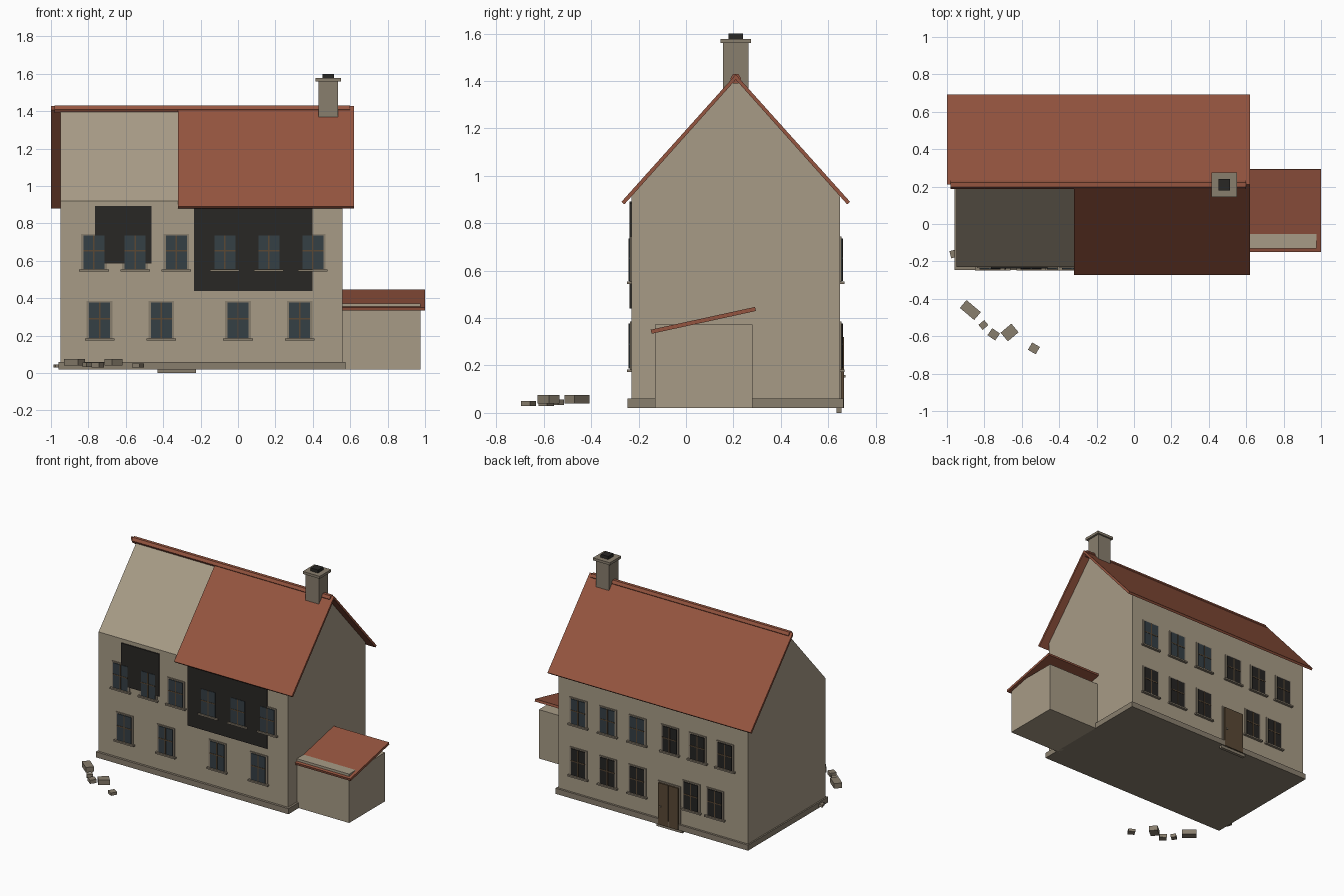
import bpy, bmesh, math
from mathutils import Matrix

cube = bpy.data.objects.get("Cube")
if cube:
    bpy.data.objects.remove(cube, do_unlink=True)


def material(name, *rgb):
    mat = bpy.data.materials.new(name)
    mat.use_nodes = True
    mat.diffuse_color = (*rgb, 1)
    shader = mat.node_tree.nodes["Principled BSDF"]
    shader.inputs["Base Color"].default_value = (*rgb, 1)
    shader.inputs["Roughness"].default_value = 0.9
    return mat


PLASTER = material("plaster", 0.39, 0.33, 0.24)
STONE = material("stone", 0.25, 0.21, 0.155)
TILE = material("roof_tile", 0.30, 0.09, 0.05)
SOOT = material("soot", 0.022, 0.02, 0.018)
GLASS = material("glass", 0.035, 0.05, 0.06)
DARK = material("broken_pane", 0.018, 0.017, 0.016)
WOOD = material("wood", 0.10, 0.065, 0.035)


def finish(name, bm, mat):
    bmesh.ops.recalc_face_normals(bm, faces=bm.faces)
    mesh = bpy.data.meshes.new(name)
    bm.to_mesh(mesh)
    bm.free()
    mesh.materials.append(mat)
    obj = bpy.data.objects.new(name, mesh)
    bpy.context.collection.objects.link(obj)
    return obj


def box(name, xs, ys, zs, mat, turn=0):
    size = [b - a for a, b in (xs, ys, zs)]
    bm = bmesh.new()
    bmesh.ops.create_cube(bm, size=1, matrix=Matrix.Diagonal((*size, 1)))
    obj = finish(name, bm, mat)
    obj.location = [(a + b) / 2 for a, b in (xs, ys, zs)]
    obj.rotation_euler.z = math.radians(turn)
    return obj


def extrude_x(name, profile, x0, x1, mat):
    """Extrude a (y, z) outline along x."""
    bm = bmesh.new()
    face = bm.faces.new([bm.verts.new((x0, y, z)) for y, z in profile])
    new = bmesh.ops.extrude_face_region(bm, geom=[face])["geom"]
    bmesh.ops.translate(bm, vec=(x1 - x0, 0, 0),
                        verts=[v for v in new if isinstance(v, bmesh.types.BMVert)])
    return finish(name, bm, mat)


# Main walls with gables, and the plinth
RIDGE_Y, FRONT, BACK = 0.21, -0.23, 0.65
extrude_x("house_walls", [(FRONT, 0.03), (BACK, 0.03), (BACK, 0.92),
                          (RIDGE_Y, 1.412), (FRONT, 0.92)], -0.95, 0.56, PLASTER)
box("plinth", (-0.96, 0.575), (-0.247, 0.665), (0.02, 0.06), STONE)

# Roof slopes, the front one partly missing
for name, side, x0 in (("front_roof", -1, -0.32), ("back_roof", 1, -1.0)):
    slab = [(0, 1.406), (0.47, 0.88), (0.482, 0.891), (0, 1.428)]
    extrude_x(name, [(RIDGE_Y + side * y, z) for y, z in slab], x0, 0.62, TILE)
ridge = [(RIDGE_Y + 0.023 * math.cos(i * math.pi / 3),
          1.41 + 0.023 * math.sin(i * math.pi / 3)) for i in range(6)]
extrude_x("ridge_cap", ridge, -0.98, 0.60, TILE)

# Chimney
box("chimney_stack", (0.43, 0.535), (0.157, 0.263), (1.30, 1.565), STONE)
box("chimney_cap", (0.415, 0.55), (0.145, 0.275), (1.56, 1.578), STONE)
box("chimney_flue", (0.452, 0.512), (0.18, 0.24), (1.57, 1.6), SOOT)

# Side annex with its lean-to roof
box("annex_walls", (0.55, 0.977), (-0.13, 0.28), (0.02, 0.372), PLASTER)
extrude_x("annex_roof", [(-0.145, 0.334), (0.295, 0.43), (0.291, 0.447), (-0.149, 0.351)],
          0.56, 1.0, TILE)

# Burnt patches on the front wall
box("left_soot_patch", (-0.765, -0.463), (-0.238, -0.22), (0.587, 0.892), SOOT)
box("right_soot_patch", (-0.235, 0.398), (-0.238, -0.22), (0.44, 0.885), SOOT)


def window(name, x, z0, height, wall, side, pane):
    """Window on the front (side -1) or back (side 1) wall."""
    def part(label, half, za, zb, depth, mat, dx=0):
        ys = sorted((wall - side * 0.01, wall + side * depth))
        box(f"{name}_{label}", (x + dx - half, x + dx + half), ys, (za, zb), mat)

    top = z0 + height
    part("surround", 0.069, z0 - 0.008, top + 0.009, 0.006, STONE)
    part("sill", 0.079, z0 - 0.014, z0 - 0.003, 0.018, STONE)
    part("pane", 0.056, z0, top, 0.011, pane)
    part("mullion", 0.004, z0, top, 0.013, WOOD)
    part("transom", 0.056, z0 + height * 0.52, z0 + height * 0.56, 0.013, WOOD)


UPPER = (-0.77, -0.55, -0.33, -0.07, 0.165, 0.40)
for i, x in enumerate(UPPER):
    window(f"front_upper_window_{i}", x, 0.557, 0.178, FRONT, -1, GLASS)
    window(f"back_upper_window_{i}", x, 0.557, 0.178, BACK, 1, GLASS if x > -0.1 else DARK)
for i, x in enumerate((-0.74, -0.41, 0.0, 0.33)):
    window(f"front_lower_window_{i}", x, 0.187, 0.19, FRONT, -1, GLASS)
for i, x in enumerate((-0.69, -0.50, -0.07, 0.165, 0.40)):
    window(f"back_lower_window_{i}", x, 0.187, 0.19, BACK, 1, DARK)

# Double back door with its step
box("door_surround", (-0.415, -0.235), (0.64, 0.656), (0.02, 0.33), STONE)
for i, x in enumerate((-0.405, -0.323)):
    box(f"door_leaf_{i}", (x, x + 0.078), (0.64, 0.667), (0.02, 0.32), WOOD)
box("door_knob", (-0.268, -0.258), (0.66, 0.673), (0.15, 0.16), STONE)
box("door_step", (-0.43, -0.225), (0.635, 0.657), (0, 0.025), STONE)

# Fallen rubble: x, y, z, length, width, height, turn
RUBBLE = ((-0.875, -0.46, 0.058, 0.10, 0.055, 0.036, -40),
          (-0.805, -0.54, 0.045, 0.04, 0.035, 0.024, 40),
          (-0.75, -0.59, 0.043, 0.05, 0.045, 0.026, -35),
          (-0.665, -0.58, 0.058, 0.075, 0.06, 0.036, 40),
          (-0.535, -0.665, 0.04, 0.048, 0.045, 0.02, -30),
          (-0.965, -0.16, 0.038, 0.035, 0.04, 0.018, 15))
for i, (x, y, z, l, w, h, turn) in enumerate(RUBBLE):
    box(f"rubble_{i}", (x - l / 2, x + l / 2), (y - w / 2, y + w / 2),
        (z - h / 2, z + h / 2), STONE, turn)
